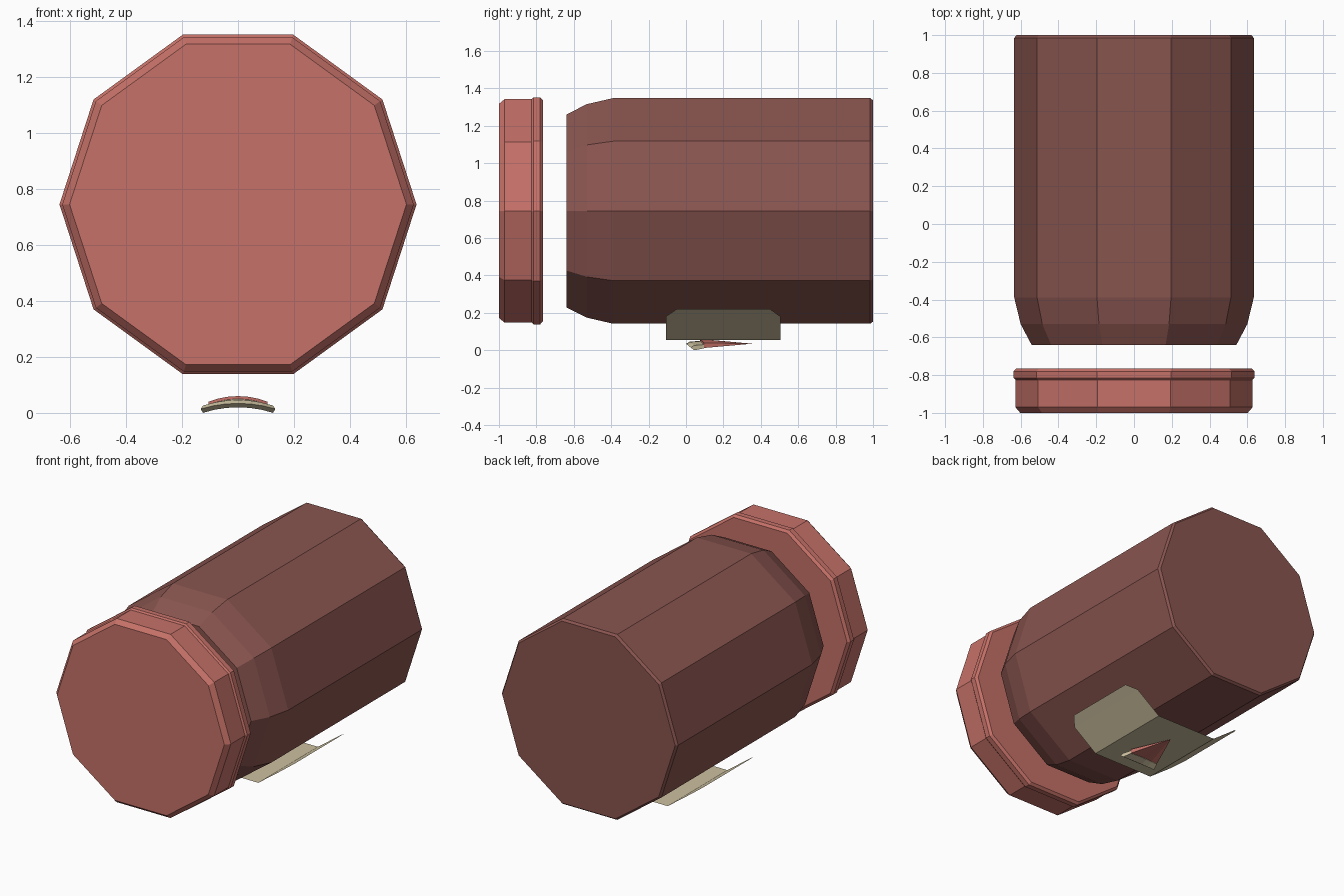
import bpy, bmesh, math

cube = bpy.data.objects.get("Cube")
if cube:
    bpy.data.objects.remove(cube, do_unlink=True)

SIDES = 10
AXIS_Z = 0.745


def material(name, rgb):
    m = bpy.data.materials.new(name)
    m.use_nodes = True
    m.diffuse_color = (*rgb, 1)
    m.node_tree.nodes["Principled BSDF"].inputs["Base Color"].default_value = (*rgb, 1)
    return m


def loft(name, rings, mat, closed=True):
    """Join equal-length rings of points; closed rings also get end faces."""
    bm = bmesh.new()
    loops = [[bm.verts.new(p) for p in ring] for ring in rings]
    n = len(loops[0])
    for a, b in zip(loops, loops[1:]):
        for i in range(n if closed else n - 1):
            j = (i + 1) % n
            bm.faces.new((a[i], a[j], b[j], b[i]))
    if closed:
        bm.faces.new(loops[0])
        bm.faces.new(loops[-1])
    bmesh.ops.remove_doubles(bm, verts=bm.verts, dist=0.0001)
    bmesh.ops.recalc_face_normals(bm, faces=bm.faces)
    mesh = bpy.data.meshes.new(name)
    bm.to_mesh(mesh)
    bm.free()
    mesh.materials.append(mat)
    obj = bpy.data.objects.new(name, mesh)
    bpy.context.collection.objects.link(obj)
    return obj


def lathe(name, profile, mat):
    """Turn (y, radius) pairs about the lying axis."""
    angles = [math.tau * k / SIDES for k in range(SIDES)]
    rings = [[(r * math.cos(t), y, AXIS_Z + r * math.sin(t)) for t in angles]
             for y, r in profile]
    return loft(name, rings, mat)


brown = material("dark brown red", (0.25, 0.09, 0.078))
red = material("soft red", (0.56, 0.165, 0.138))
beige = material("beige", (0.61, 0.53, 0.35))

# Bottle body with sloping shoulder
lathe("bottle_body", [(-0.64, 0.542), (-0.53, 0.60), (-0.39, 0.634),
                      (0.985, 0.634), (1.0, 0.622)], brown)

# Cap with a raised rim
lathe("cap", [(-1.0, 0.602), (-0.97, 0.628), (-0.825, 0.628), (-0.815, 0.638),
              (-0.78, 0.638), (-0.765, 0.622)], red)

# Thin folded label under the bottle, with clipped corners
half = [(0.447, 0.22, -0.05, 0.45), (0.392, 0.18, -0.108, 0.505),
        (0.222, 0.055, -0.108, 0.505)]
rows = half + [(-x, z, a, b) for x, z, a, b in reversed(half)]
loft("label", [[(x, a, z), (x, b, z)] for x, z, a, b in rows], beige, closed=False)

# Wedge slice emblem: sections swept about its tip
TIP_Y, SPREAD, STEPS = 0.355, math.radians(22), 6


def sweep(name, section, mat):
    rings = []
    for k in range(STEPS + 1):
        s = 2 * k / STEPS - 1
        t = s * SPREAD
        arch = 0.02 * (1 - s * s)
        rings.append([(r * math.sin(t), TIP_Y - r * math.cos(t),
                       z + (arch if r else 0)) for r, z in section])
    return loft(name, rings, mat)


sweep("slice_filling", [(0, 0.035), (0.28, 0.04), (0.28, 0.012)], red)
sweep("slice_crust", [(0.28, 0.01), (0.335, 0.0), (0.355, 0.014),
                      (0.335, 0.026), (0.28, 0.03)], beige)
